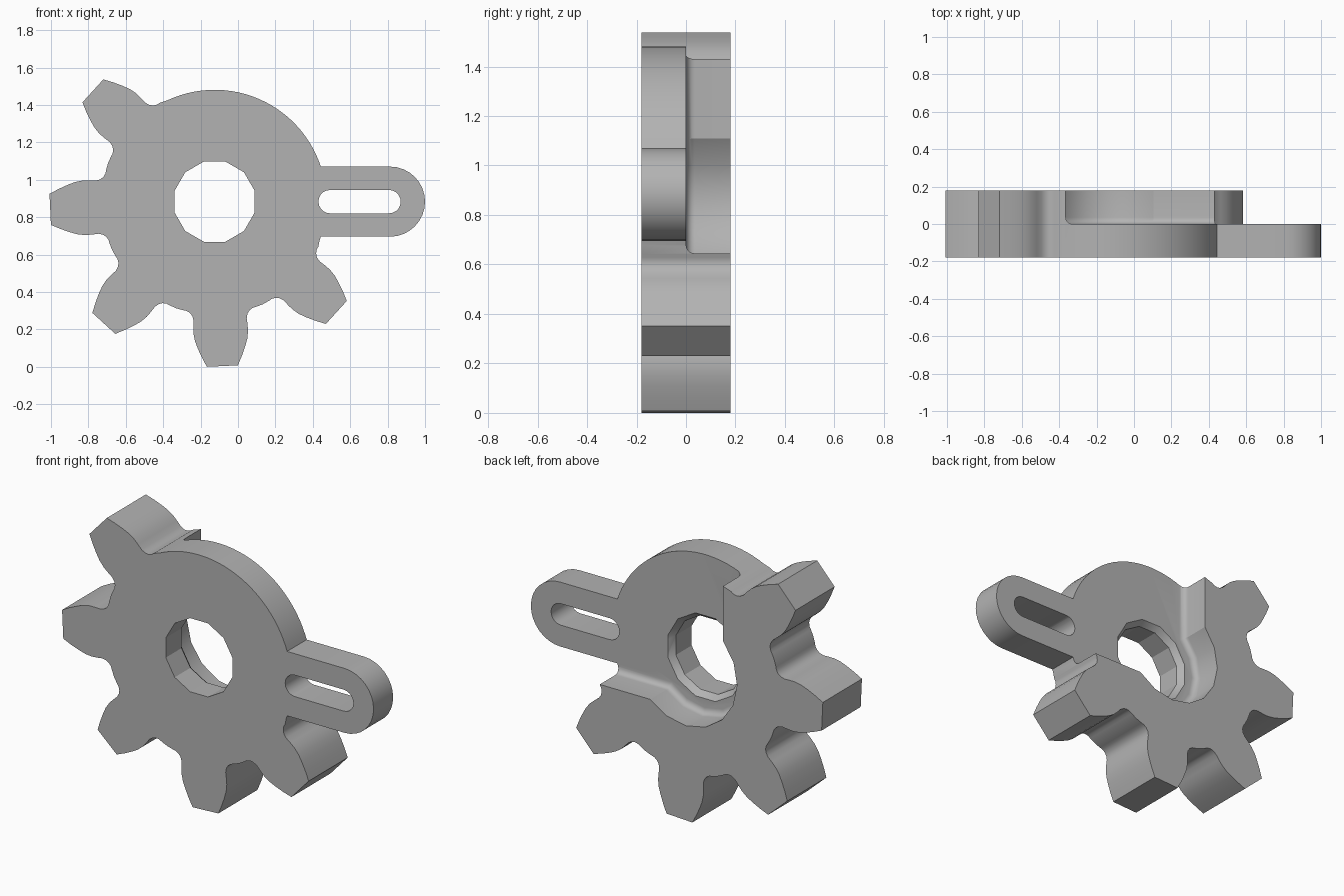
import bpy, bmesh, math

cube = bpy.data.objects.get("Cube")
if cube:
    bpy.data.objects.remove(cube, do_unlink=True)

CX, CZ = -0.125, 0.883      # gear centre
HALF = 0.18                 # half of the full thickness
ROOT = 0.598                # disc radius between the teeth

metal = bpy.data.materials.new("plain_grey")
metal.use_nodes = True
grey = (0.45, 0.45, 0.45, 1)
metal.diffuse_color = grey
metal.node_tree.nodes["Principled BSDF"].inputs["Base Color"].default_value = grey


def polar(r, deg):
    a = math.radians(deg)
    return CX + r * math.cos(a), CZ + r * math.sin(a)


def loft(name, sections):
    """Closed solid through (y, outline) sections with equal point counts."""
    bm = bmesh.new()
    rings = [[bm.verts.new((x, y, z)) for x, z in pts] for y, pts in sections]
    for a, b in zip(rings, rings[1:]):
        for i in range(len(a)):
            j = (i + 1) % len(a)
            bm.faces.new((a[i], a[j], b[j], b[i]))
    bm.faces.new(rings[0])
    bm.faces.new(rings[-1])
    bmesh.ops.recalc_face_normals(bm, faces=bm.faces)
    mesh = bpy.data.meshes.new(name)
    bm.to_mesh(mesh)
    bm.free()
    obj = bpy.data.objects.new(name, mesh)
    bpy.context.collection.objects.link(obj)
    mesh.materials.append(metal)
    return obj


def combine(target, other, operation):
    bpy.context.view_layer.objects.active = target
    mod = target.modifiers.new("cut", 'BOOLEAN')
    mod.operation, mod.object, mod.solver = operation, other, 'EXACT'
    bpy.ops.object.modifier_apply(modifier=mod.name)
    bpy.data.objects.remove(other, do_unlink=True)


def stadium(x0, x1, r, n=16):
    """Rounded slot outline between two arc centres."""
    pts = []
    for cx, start in ((x1, -90), (x0, 90)):
        for i in range(n + 1):
            a = math.radians(start + 180 * i / n)
            pts.append((cx + r * math.cos(a), CZ + r * math.sin(a)))
    return pts


# Toothed body: five teeth, then a plain arc
half_tooth = [(0.572, 0.195), (0.576, 0.178), (0.588, 0.16), (0.605, 0.148),
              (0.63, 0.142), (0.665, 0.145), (0.70, 0.146), (0.74, 0.14),
              (0.78, 0.127), (0.83, 0.107), (0.88, 0.083)]
tooth = [(r, -w) for r, w in half_tooth] + [(r, w) for r, w in reversed(half_tooth)]
outline = []
for k in range(5):
    angle = 137.7 + 45 * k
    outline += [polar(math.hypot(r, w), angle + math.degrees(math.atan2(w, r)))
                for r, w in tooth]
    if k < 4:
        outline.append(polar(ROOT + 0.008, angle + 22.5))
outline += [polar(ROOT, 340 + 135 * i / 36) for i in range(37)]
body = loft("toothed_plate", [(-HALF, outline), (HALF, outline)])


# Rear pocket with a filleted floor
def pocket_outline(d):
    r, wall, ledge = 0.33 - d, -0.365 + d, 0.645 + d
    a0 = math.degrees(math.acos((wall - CX) / r))
    a1 = 360 + math.degrees(math.asin((ledge - CZ) / r))
    arc = [polar(r, a0 + (a1 - a0) * i / 8) for i in range(9)]
    return [(wall, 2)] + arc + [(2, ledge), (2, 2)]


fillet = 0.035
sections = []
for i in range(6):
    a = math.radians(90 * i / 5)
    sections.append((fillet * (1 - math.cos(a)), pocket_outline(fillet * (1 - math.sin(a)))))
sections.append((0.3, pocket_outline(0)))
combine(body, loft("pocket_cutter", sections), 'DIFFERENCE')

# Slotted arm on the front layer
arm = stadium(0.3, 0.8125, 0.1875)
combine(body, loft("arm", [(-HALF, arm), (0, arm)]), 'UNION')
slot = stadium(0.4925, 0.8075, 0.0625, 10)
combine(body, loft("slot_cutter", [(-0.3, slot), (0.05, slot)]), 'DIFFERENCE')

# Faceted bore with a rear chamfer
def ring(r):
    return [polar(r, 15 + 30 * i) for i in range(12)]


bore = [(-0.3, ring(0.222)), (-0.035, ring(0.222)), (0, ring(0.25)), (0.3, ring(0.25))]
combine(body, loft("bore_cutter", bore), 'DIFFERENCE')

bpy.ops.object.select_all(action='DESELECT')
body.select_set(True)
bpy.context.view_layer.objects.active = body
bpy.ops.object.shade_smooth_by_angle(angle=math.radians(28))
